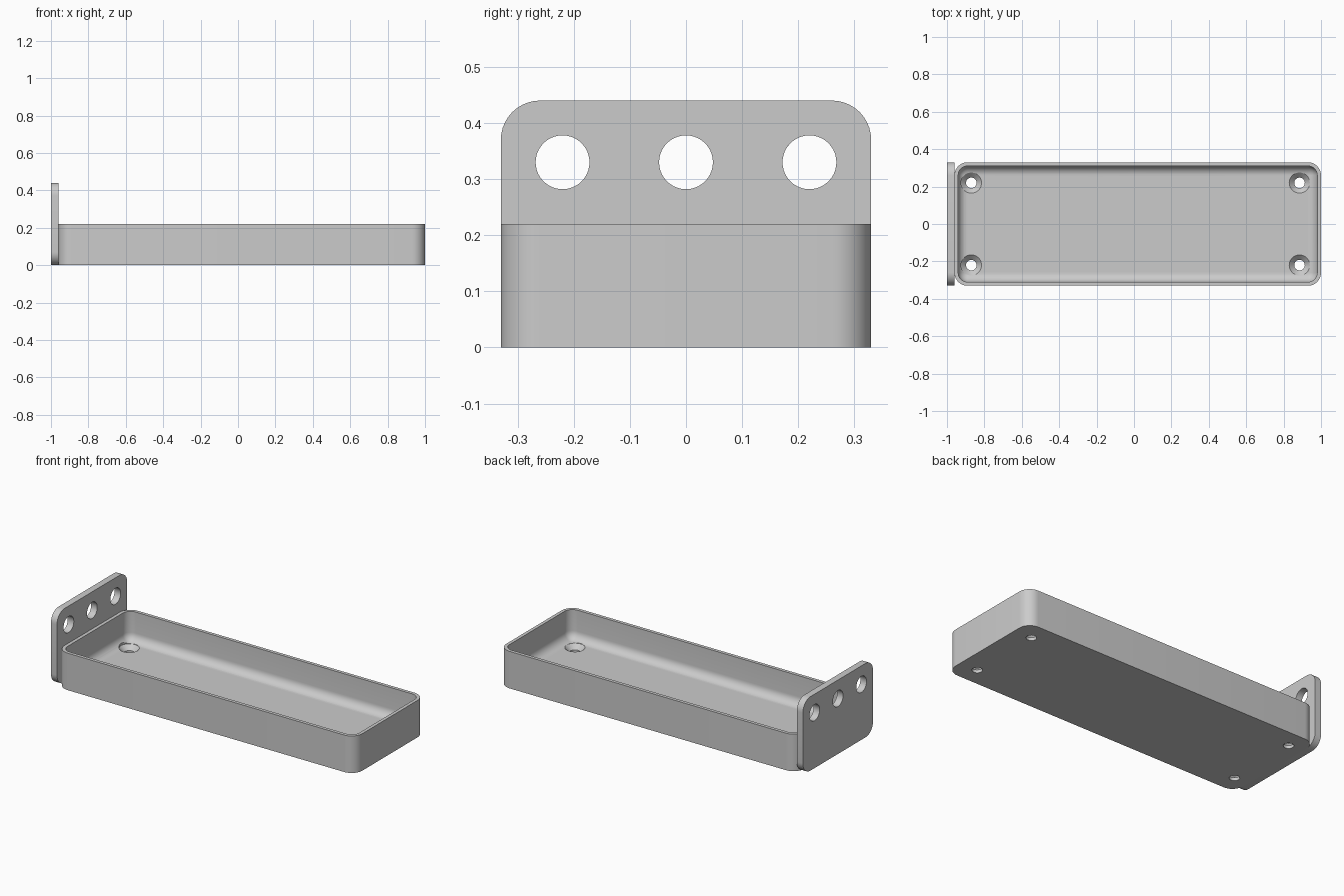
import bpy, bmesh, math
from mathutils import Matrix

cube = bpy.data.objects.get("Cube")
if cube:
    bpy.data.objects.remove(cube, do_unlink=True)

grey = bpy.data.materials.new("light_grey")
grey.use_nodes = True
COLOUR = (0.6, 0.6, 0.6, 1)
grey.diffuse_color = COLOUR
grey.node_tree.nodes["Principled BSDF"].inputs["Base Color"].default_value = COLOUR

HALF_W, CORNER = 0.33, 0.07
TRAY_X, TRAY_HALF, TRAY_H = 0.02, 0.98, 0.22
WALL, FLOOR, FILLET = 0.02, 0.045, 0.05


def rounded_rect(half_a, half_b, radius, steps=10):
    """Outline of a rounded rectangle, anticlockwise."""
    points = []
    for i, (sa, sb) in enumerate(((1, 1), (-1, 1), (-1, -1), (1, -1))):
        for k in range(steps + 1):
            t = math.pi / 2 * (i + k / steps)
            points.append((sa * (half_a - radius) + radius * math.cos(t),
                           sb * (half_b - radius) + radius * math.sin(t)))
    return points


def loft(name, loops):
    """Skin a stack of equal loops and cap both ends."""
    bm = bmesh.new()
    rings = [[bm.verts.new(p) for p in loop] for loop in loops]
    for low, high in zip(rings, rings[1:]):
        for i in range(len(low)):
            j = (i + 1) % len(low)
            bm.faces.new((low[i], low[j], high[j], high[i]))
    bm.faces.new(rings[0][::-1])
    bm.faces.new(rings[-1])
    bmesh.ops.recalc_face_normals(bm, faces=bm.faces)
    mesh = bpy.data.meshes.new(name)
    bm.to_mesh(mesh)
    bm.free()
    obj = bpy.data.objects.new(name, mesh)
    bpy.context.collection.objects.link(obj)
    mesh.materials.append(grey)
    return obj


def drill(centre, profile, axis="Z"):
    """Round cutter from (radius, height) pairs along an axis."""
    turn = Matrix.Rotation(math.pi / 2, 4, "Y") if axis == "X" else Matrix()
    circle = [math.tau * k / 40 for k in range(40)]
    cutter = loft("hole_cutter", [[(r * math.cos(t), r * math.sin(t), h) for t in circle]
                                  for r, h in profile])
    cutter.data.transform(Matrix.Translation(centre) @ turn)
    cutter.hide_render = True
    return cutter


def cut_and_smooth(obj, cutters):
    bpy.ops.object.select_all(action="DESELECT")
    bpy.context.view_layer.objects.active = obj
    obj.select_set(True)
    for cutter in cutters:
        mod = obj.modifiers.new("hole", "BOOLEAN")
        mod.operation, mod.solver, mod.object = "DIFFERENCE", "EXACT", cutter
        bpy.ops.object.modifier_apply(modifier=mod.name)
        bpy.data.objects.remove(cutter, do_unlink=True)
    bpy.ops.object.shade_smooth_by_angle(angle=math.radians(30))


# Tray: outer wall, flat rim, inner wall and filleted floor
def tray_loop(inset, z):
    radius = max(CORNER - inset, 0.004)
    return [(TRAY_X + a, b, z)
            for a, b in rounded_rect(TRAY_HALF - inset, HALF_W - inset, radius)]


loops = [tray_loop(0, 0), tray_loop(0, TRAY_H), tray_loop(WALL, TRAY_H)]
for k in range(9):
    t = math.pi / 2 * k / 8
    loops.append(tray_loop(WALL + FILLET * (1 - math.cos(t)),
                           FLOOR + FILLET * (1 - math.sin(t))))
tray = loft("tray", loops)

# Countersunk screw holes in the tray floor
sink = [(0.028, -0.05), (0.028, 0.018), (0.055, FLOOR), (0.055, FLOOR + 0.02)]
cut_and_smooth(tray, [drill((x, y, 0), sink) for x in (-0.87, 0.885) for y in (-0.22, 0.22)])

# Upright end plate with three round holes
outline = rounded_rect(HALF_W, 0.22, CORNER)
plate = loft("end_plate", [[(x, a, 0.22 + b) for a, b in outline] for x in (-1, -0.96)])
cut_and_smooth(plate, [drill((-0.98, y, 0.33), [(0.048, -0.1), (0.048, 0.1)], "X")
                       for y in (-0.22, 0, 0.22)])
